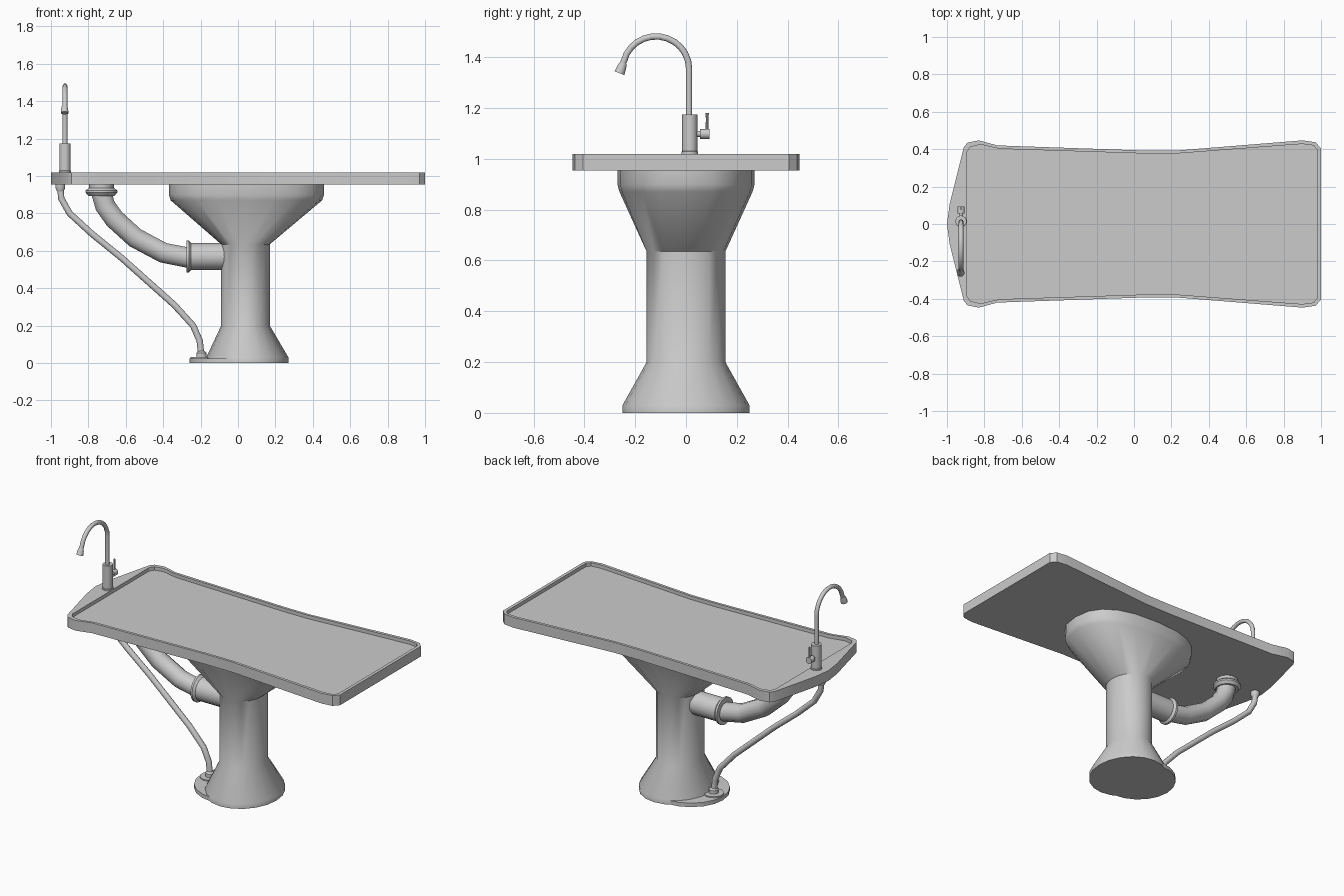
import bpy, bmesh
from math import sin, cos, pi, copysign
from mathutils import Vector

if "Cube" in bpy.data.objects:
    bpy.data.objects.remove(bpy.data.objects["Cube"])

grey = bpy.data.materials.new("ceramic_grey")
grey.use_nodes = True
colour = (0.6, 0.6, 0.6, 1)
grey.diffuse_color = colour
grey.node_tree.nodes["Principled BSDF"].inputs["Base Color"].default_value = colour


def finish(obj, angle=35):
    if not obj.data.materials:
        obj.data.materials.append(grey)
    bpy.ops.object.select_all(action="DESELECT")
    obj.select_set(True)
    bpy.context.view_layer.objects.active = obj
    bpy.ops.object.shade_smooth_by_angle(angle=angle * pi / 180)
    return obj


def loft(name, rings, angle=35):
    """Skin a stack of equal-length point rings and cap both ends."""
    bm = bmesh.new()
    loops = [[bm.verts.new(p) for p in ring] for ring in rings]
    count = len(rings[0])
    for low, high in zip(loops, loops[1:]):
        for i in range(count):
            j = (i + 1) % count
            bm.faces.new((low[i], low[j], high[j], high[i]))
    bm.faces.new(loops[0][::-1])
    bm.faces.new(loops[-1])
    bmesh.ops.recalc_face_normals(bm, faces=bm.faces)
    mesh = bpy.data.meshes.new(name)
    bm.to_mesh(mesh)
    bm.free()
    obj = bpy.data.objects.new(name, mesh)
    bpy.context.collection.objects.link(obj)
    return finish(obj, angle)


def oval(cx, rx, ry, z, power=2.0, sides=20):
    """Horizontal superellipse; a higher power is squarer."""
    ring = []
    for i in range(sides):
        a = 2 * pi * i / sides
        c, s = cos(a), sin(a)
        ring.append((cx + rx * copysign(abs(c) ** (2 / power), c),
                     ry * copysign(abs(s) ** (2 / power), s), z))
    return ring


def turned(name, start, axis, profile, sides=16):
    """Round part: profile lists (distance along axis, radius)."""
    axis = Vector(axis).normalized()
    u = axis.orthogonal().normalized()
    v = axis.cross(u)
    rings = [[Vector(start) + axis * d + r * (u * cos(2 * pi * i / sides) + v * sin(2 * pi * i / sides))
              for i in range(sides)] for d, r in profile]
    return loft(name, rings)


def tube(name, points, radius, spline_type="POLY", res=3):
    curve = bpy.data.curves.new(name, "CURVE")
    curve.dimensions = "3D"
    curve.bevel_depth = radius
    curve.bevel_resolution = res
    curve.use_fill_caps = True
    spline = curve.splines.new(spline_type)
    spline.points.add(len(points) - 1)
    for target, p in zip(spline.points, points):
        target.co = (*p, 1)
    obj = bpy.data.objects.new(name, curve)
    bpy.context.collection.objects.link(obj)
    bpy.ops.object.select_all(action="DESELECT")
    obj.select_set(True)
    bpy.context.view_layer.objects.active = obj
    bpy.ops.object.convert(target="MESH")
    return finish(bpy.context.object, 50)


def mirrored(half):
    """Complete an outline across the x axis."""
    return half + [(x, -y) for x, y in reversed(half) if y > 0]


# Table top: waisted slab with a pointed tap shelf and a sunken tray
outer = mirrored([(-1, 0), (-0.985, 0.11), (-0.95, 0.25), (-0.91, 0.41), (-0.89, 0.435), (-0.83, 0.447),
                  (-0.73, 0.42), (0.05, 0.393), (0.23, 0.393), (0.9, 0.447), (0.97, 0.437), (1, 0.405)])
inner = mirrored([(-0.893, 0), (-0.893, 0.11), (-0.893, 0.25), (-0.893, 0.385), (-0.875, 0.412), (-0.82, 0.425),
                  (-0.72, 0.402), (0.05, 0.377), (0.23, 0.377), (0.9, 0.428), (0.96, 0.42), (0.98, 0.395)])


def at(outline, z):
    return [(x, y, z) for x, y in outline]


loft("table_top", [at(outer, 0.955), at(outer, 1.02), at(inner, 1.02), at(inner, 0.998)], 30)

# Pedestal: flared foot, straight column, wide squarish head
loft("pedestal", [oval(0.05, 0.22, 0.25, 0), oval(0.05, 0.22, 0.25, 0.03),
                  oval(0.04, 0.13, 0.155, 0.2), oval(0.04, 0.13, 0.155, 0.635),
                  oval(0.045, 0.405, 0.262, 0.87, 2.5), oval(0.045, 0.415, 0.27, 0.9, 2.5),
                  oval(0.045, 0.415, 0.27, 0.958, 2.5)], 40)
loft("foot_plate", [oval(-0.03, 0.23, 0.225, z) for z in (0, 0.025)])

# Drain: flange under the tray, bent pipe and sleeve into the column
turned("drain_flange", (-0.73, 0, 0.957), (0, 0, -1),
       [(0, 0.066), (0.02, 0.066), (0.035, 0.085), (0.045, 0.085), (0.063, 0.07)])
tube("drain_pipe", [(-0.73, 0, 0.91), (-0.71, 0, 0.84), (-0.66, 0, 0.77), (-0.55, 0, 0.67),
                    (-0.4, 0, 0.59), (-0.25, 0, 0.56)], 0.057)
turned("drain_sleeve", (-0.275, 0, 0.57), (1, 0, 0),
       [(0, 0.085), (0.012, 0.085), (0.025, 0.072), (0.24, 0.072)])

# Supply hose with its end nuts
tube("supply_hose", [(-0.95, 0, 0.94), (-0.945, 0, 0.88), (-0.9, 0, 0.8), (-0.78, 0, 0.69),
                     (-0.62, 0, 0.56), (-0.34, 0, 0.31), (-0.24, 0, 0.2), (-0.205, 0, 0.12),
                     (-0.195, 0, 0.03)], 0.018)
turned("hose_top_nut", (-0.95, 0, 0.957), (0, 0, -1), [(0, 0.027), (0.02, 0.027), (0.04, 0.018)], 12)
turned("hose_bottom_nut", (-0.195, 0, 0.02), (0, 0, 1),
       [(0, 0.06), (0.012, 0.06), (0.013, 0.028), (0.035, 0.028), (0.045, 0.018)], 12)

# Tap: body, swan neck, nozzle and side lever
tap_x = -0.925
turned("tap_body", (tap_x, 0.015, 1.018), (0, 0, 1), [(0, 0.033), (0.01, 0.033), (0.012, 0.03), (0.157, 0.03)])
neck = [(tap_x, 0.012, 1.16)]
for i in range(13):
    a = pi * 0.93 * i / 12
    neck.append((tap_x, -0.118 + 0.13 * cos(a), 1.355 + 0.127 * sin(a)))
neck.append((tap_x - 0.003, -0.258, 1.355))
tube("tap_neck", neck, 0.013)
turned("tap_nozzle", (tap_x - 0.002, -0.246, 1.378), (0, -0.4, -1), [(0, 0.014), (0.02, 0.019), (0.044, 0.021)], 12)
turned("lever_hub", (tap_x, 0.035, 1.098), (0, 1, 0), [(0, 0.012), (0.02, 0.012), (0.021, 0.02), (0.058, 0.02)], 12)
turned("tap_lever", (tap_x, 0.083, 1.1), (0, 0, 1), [(0, 0.006), (0.06, 0.005), (0.08, 0.007)], 8)
